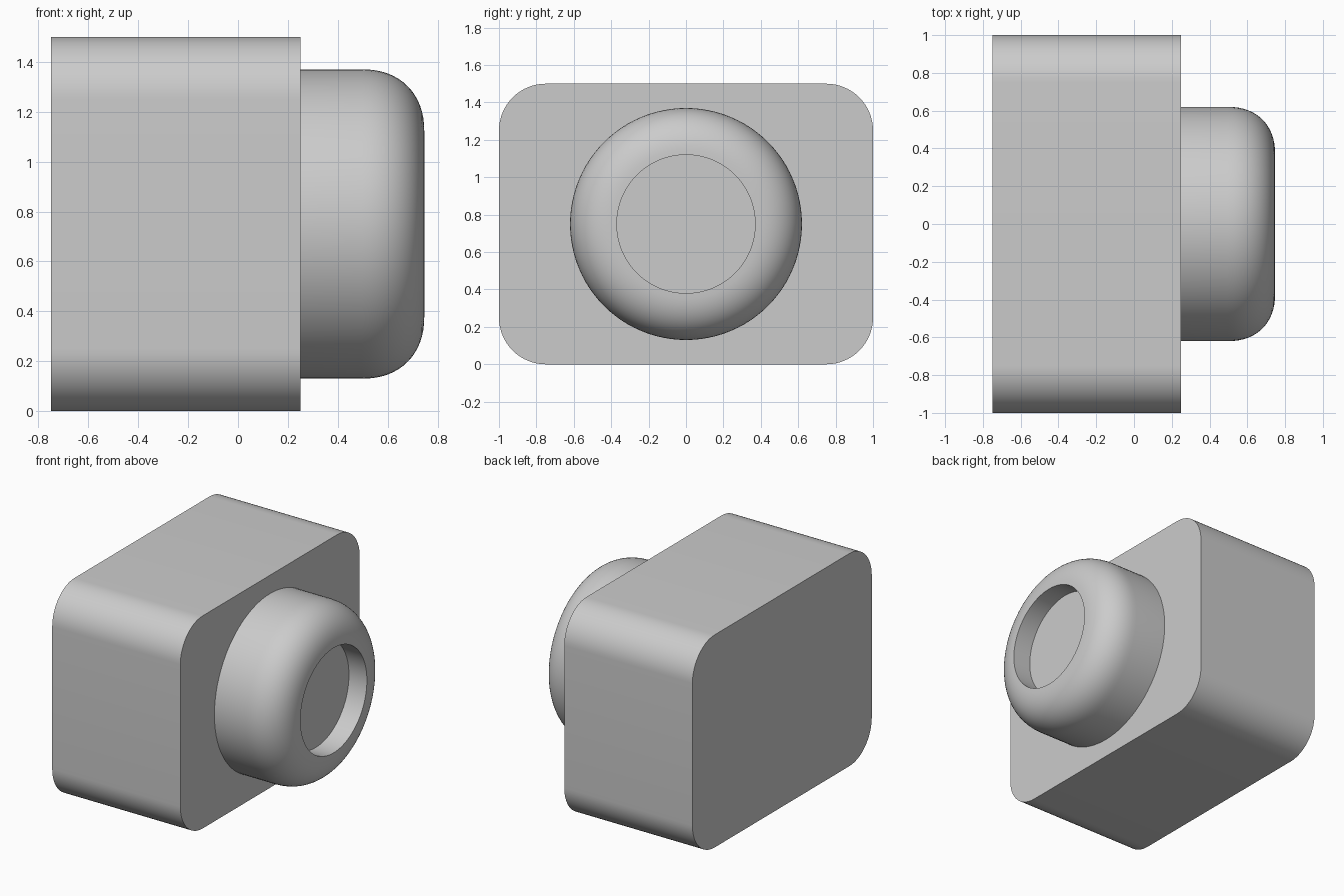
import bpy
import bmesh
from math import pi, sin, cos, radians
from mathutils import Matrix, Vector

cube = bpy.data.objects.get("Cube")
if cube:
    bpy.data.objects.remove(cube)

grey = bpy.data.materials.new("plain grey")
grey.use_nodes = True
colour = (0.6, 0.6, 0.6, 1)
grey.diffuse_color = colour
grey.node_tree.nodes["Principled BSDF"].inputs["Base Color"].default_value = colour


def finish(bm, name):
    bmesh.ops.recalc_face_normals(bm, faces=bm.faces)
    mesh = bpy.data.meshes.new(name)
    bm.to_mesh(mesh)
    bm.free()
    mesh.materials.append(grey)
    obj = bpy.data.objects.new(name, mesh)
    bpy.context.collection.objects.link(obj)
    bpy.ops.object.select_all(action="DESELECT")
    obj.select_set(True)
    bpy.context.view_layer.objects.active = obj
    bpy.ops.object.shade_smooth_by_angle(angle=radians(35))
    return obj


# Body: box with its four lengthwise edges rounded
bm = bmesh.new()
bmesh.ops.create_cube(bm, size=1, matrix=Matrix.Translation((-0.25, 0, 0.75))
                      @ Matrix.Diagonal((1, 2, 1.5, 1)))
long_edges = [e for e in bm.edges
              if abs(e.verts[0].co.x - e.verts[1].co.x) > 0.5]
bmesh.ops.bevel(bm, geom=long_edges, offset=0.25, segments=16,
                profile=0.5, affect="EDGES")
finish(bm, "body")

# Lens barrel: revolved profile with a rounded rim and a shallow recess
radius, bore, front, floor = 0.62, 0.37, 0.747, 0.607
rim = radius - bore
steps = 16
profile = [(0.25, 0), (0.25, radius)]
for i in range(steps + 1):
    a = pi / 2 * i / steps
    profile.append((front - rim + rim * sin(a) ** 0.9,
                    bore + rim * max(cos(a), 0) ** 0.9))
profile += [(floor, bore), (floor, 0)]

bm = bmesh.new()
verts = [bm.verts.new((x, 0, 0.75 + r)) for x, r in profile]
edges = [bm.edges.new(pair) for pair in zip(verts, verts[1:])]
bmesh.ops.spin(bm, geom=verts + edges, cent=Vector((0, 0, 0.75)),
               axis=(1, 0, 0), angle=2 * pi, steps=96, use_merge=True)
bmesh.ops.remove_doubles(bm, verts=bm.verts, dist=0.0005)
finish(bm, "lens_barrel")
